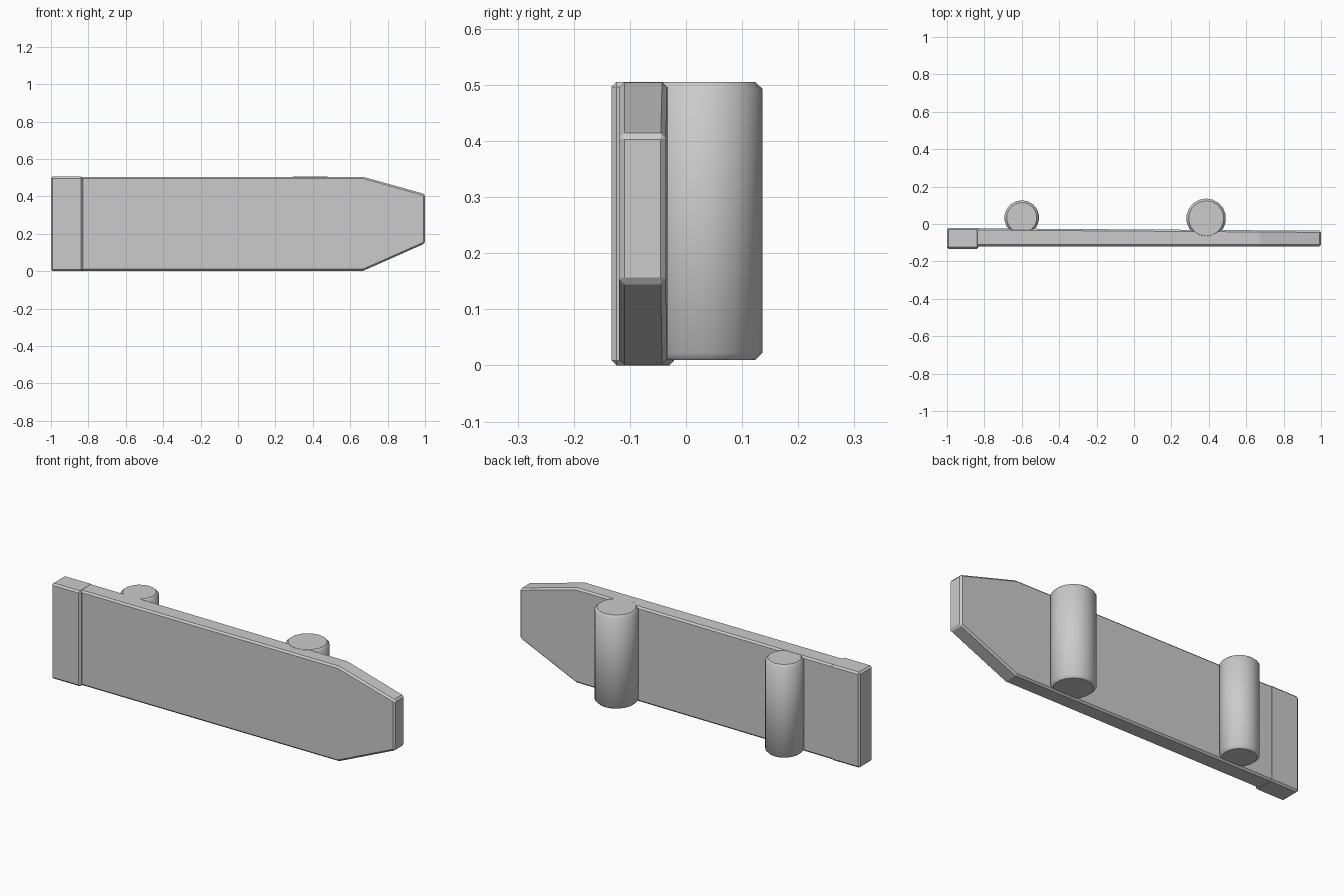
import bpy, bmesh, math

if "Cube" in bpy.data.objects:
    bpy.data.objects.remove(bpy.data.objects["Cube"])


def finish(name, bm, bevel):
    bmesh.ops.recalc_face_normals(bm, faces=bm.faces[:])
    mesh = bpy.data.meshes.new(name)
    bm.to_mesh(mesh)
    bm.free()
    ob = bpy.data.objects.new(name, mesh)
    bpy.context.collection.objects.link(ob)
    mod = ob.modifiers.new("edge_bevel", 'BEVEL')
    mod.width = bevel
    mod.segments = 1
    mod.limit_method = 'ANGLE'
    mod.angle_limit = math.radians(40)
    return ob


def slab(name, outline, front, back, bevel):
    """Solid from an x-z outline; back(x) gives the rear surface."""
    bm = bmesh.new()
    f = [bm.verts.new((x, front, z)) for x, z in outline]
    b = [bm.verts.new((x, back(x), z)) for x, z in outline]
    bm.faces.new(f)
    bm.faces.new(b[::-1])
    n = len(outline)
    for i in range(n):
        j = (i + 1) % n
        bm.faces.new((f[i], b[i], b[j], f[j]))
    return finish(name, bm, bevel)


def post(name, x, y, radius, z0, z1):
    bm = bmesh.new()
    bmesh.ops.create_cone(bm, cap_ends=True, segments=18, radius1=radius,
                          radius2=radius, depth=z1 - z0)
    bmesh.ops.translate(bm, vec=(x, y, (z0 + z1) / 2), verts=bm.verts[:])
    ob = finish(name, bm, 0.012)
    for p in ob.data.polygons:
        p.use_smooth = abs(p.normal.z) < 0.5
    return ob


def rear(x):
    return -0.029 - 0.007 * x


# Pointed sign board, slightly thinner toward the tip
slab("board", [(-0.86, 0.002), (0.67, 0.002), (1.0, 0.148), (1.0, 0.412),
               (0.67, 0.504), (-0.86, 0.504)], -0.119, rear, 0.009)

# Thicker block at the square end
slab("end_block", [(-1.0, 0.0), (-0.83, 0.0), (-0.83, 0.505), (-1.0, 0.505)],
     -0.133, lambda x: -0.021, 0.009)

# Rear round posts
post("small_post", -0.6, 0.034, 0.093, 0.01, 0.503)
post("large_post", 0.386, 0.03, 0.106, 0.01, 0.505)
